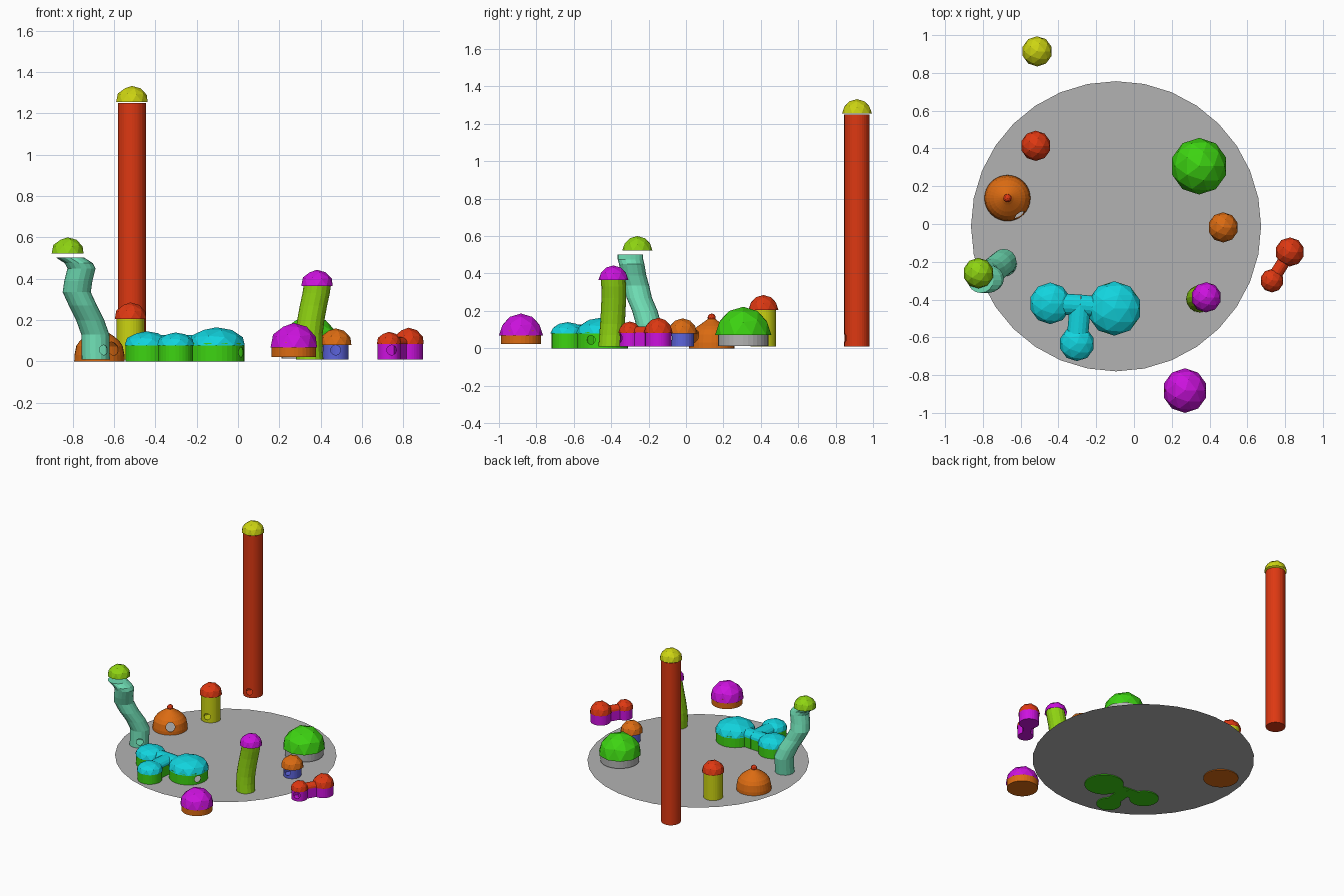
import bpy, bmesh, math
from mathutils import Vector, Matrix

if "Cube" in bpy.data.objects:
    bpy.data.objects.remove(bpy.data.objects["Cube"])


def material(name, rgb):
    m = bpy.data.materials.new(name)
    m.diffuse_color = [((c + 0.055) / 1.055) ** 2.4 for c in rgb] + [1]
    m.use_nodes = True
    m.node_tree.nodes["Principled BSDF"].inputs["Base Color"].default_value = m.diffuse_color
    return m


RED = material("red", (0.87, 0.22, 0.07))
ORANGE = material("orange", (0.86, 0.42, 0.07))
YELLOW = material("yellow", (0.80, 0.83, 0.07))
LIME = material("lime", (0.56, 0.83, 0.07))
GREEN = material("green", (0.24, 0.83, 0.07))
MINT = material("mint", (0.43, 0.86, 0.70))
CYAN = material("cyan", (0.07, 0.83, 0.87))
BLUE = material("blue", (0.36, 0.39, 0.86))
MAGENTA = material("magenta", (0.80, 0.07, 0.87))
GREY = material("grey", (0.70, 0.70, 0.70))


def finish(name, bm, mat):
    bmesh.ops.recalc_face_normals(bm, faces=bm.faces)
    me = bpy.data.meshes.new(name)
    bm.to_mesh(me)
    bm.free()
    me.materials.append(mat)
    ob = bpy.data.objects.new(name, me)
    bpy.context.collection.objects.link(ob)
    return ob


def loft(name, rings, mat, sides=32):
    """Closed skin over horizontal rings (x, y, z, radius)."""
    bm = bmesh.new()
    loops = []
    for x, y, z, r in rings:
        loops.append([bm.verts.new((x + r * math.cos(t), y + r * math.sin(t), z))
                      for t in (2 * math.pi * i / sides for i in range(sides))])
    for a, b in zip(loops, loops[1:]):
        for i in range(sides):
            j = (i + 1) % sides
            bm.faces.new((a[i], a[j], b[j], b[i]))
    bm.faces.new(loops[0])
    bm.faces.new(loops[-1])
    return finish(name, bm, mat)


def hole(ob, x, y, z, r, angle, size=0.024):
    """Hollow the wall and cut a round window facing the given angle."""
    d = Vector((math.cos(math.radians(angle)), math.sin(math.radians(angle)), 0))
    bm = bmesh.new()
    bmesh.ops.create_cone(bm, cap_ends=True, segments=16, radius1=size,
                          radius2=size, depth=r)
    bm.transform(Matrix.Translation(Vector((x, y, z)) + d * r)
                 @ d.to_track_quat('Z', 'Y').to_matrix().to_4x4())
    cutter = finish("window_cutter", bm, ob.data.materials[0])
    cutter.hide_render = True
    sol = ob.modifiers.new("shell", 'SOLIDIFY')
    sol.thickness, sol.offset = 0.005, -1
    cut = ob.modifiers.new("window", 'BOOLEAN')
    cut.operation, cut.object, cut.solver = 'DIFFERENCE', cutter, 'EXACT'
    bpy.context.view_layer.update()
    dg = bpy.context.evaluated_depsgraph_get()
    me = bpy.data.meshes.new_from_object(ob.evaluated_get(dg))
    ob.modifiers.clear()
    ob.data = me
    bpy.data.objects.remove(cutter)


def dome(name, x, y, z, r, mat, height=None):
    """Faceted half icosphere, open below."""
    bm = bmesh.new()
    bmesh.ops.create_icosphere(bm, subdivisions=2, radius=1)
    bmesh.ops.delete(bm, geom=[v for v in bm.verts if v.co.z < -0.01], context='VERTS')
    bmesh.ops.scale(bm, vec=(r, r, height or r), verts=bm.verts)
    bmesh.ops.translate(bm, vec=(x, y, z), verts=bm.verts)
    # upward faces outward even though the dome is open
    ob = finish(name, bm, mat)
    return ob


def house(name, x, y, z0, z1, r, wall, zd, rd, roof, height=None, window=None):
    ob = loft(name + "_wall", [(x, y, z0, r), (x, y, z1, r)], wall)
    if window is not None:
        hole(ob, x, y, z0 + 0.045, r, window)
    dome(name + "_dome", x, y, zd, rd, roof, height)


def prism(name, a, b, profile, mat):
    """Extrude a (sideways, height) profile from point a to point b."""
    a, b = Vector((*a, 0)), Vector((*b, 0))
    side = (b - a).normalized().cross(Vector((0, 0, 1)))
    bm = bmesh.new()
    ends = [[bm.verts.new(p + side * s + Vector((0, 0, z))) for s, z in profile]
            for p in (a, b)]
    n = len(profile)
    for i in range(n):
        j = (i + 1) % n
        bm.faces.new((ends[0][i], ends[0][j], ends[1][j], ends[1][i]))
    for e in ends:
        bm.faces.new(e)
    return finish(name, bm, mat)


def corridor(name, a, b, w, z0, z1, rise, wall, roof):
    prism(name + "_wall", a, b, [(-w, z0), (w, z0), (w, z1), (-w, z1)], wall)
    arch = [((w + 0.006) * math.cos(math.pi * i / 8), z1 + rise * math.sin(math.pi * i / 8))
            for i in range(9)]
    prism(name + "_roof", a, b, arch, roof)


# Ground disc
bm = bmesh.new()
bmesh.ops.create_circle(bm, cap_ends=True, segments=32, radius=0.768)
bmesh.ops.translate(bm, vec=(-0.095, -0.012, 0.006), verts=bm.verts)
finish("ground_disc", bm, GREY)

# Straight round houses and the tall tower
house("tall_tower", -0.513, 0.914, 0.01, 1.249, 0.068, RED, 1.255, 0.08, YELLOW, 0.077, -78)
house("yellow_house", -0.52, 0.414, 0.01, 0.215, 0.068, YELLOW, 0.205, 0.08, RED, None, -78)
house("blue_house", 0.472, -0.018, 0.01, 0.09, 0.062, BLUE, 0.08, 0.08, ORANGE, None, -90)
house("grey_house", 0.345, 0.306, 0.013, 0.09, 0.134, GREY, 0.072, 0.15, GREEN)
house("orange_house", 0.27, -0.882, 0.022, 0.095, 0.108, ORANGE, 0.068, 0.118, MAGENTA, None, 19)

# Pointed hut with a ball on top
hx, hy = -0.67, 0.137
hut = loft("hut", [(hx, hy, z, r) for r, z in
                   ((0.122, 0), (0.121, 0.03), (0.112, 0.075), (0.095, 0.1),
                    (0.072, 0.12), (0.035, 0.145), (0.01, 0.165))], ORANGE)
hole(hut, hx, hy, 0.062, 0.12, -54, 0.032)
bm = bmesh.new()
bmesh.ops.create_icosphere(bm, subdivisions=2, radius=0.022)
bmesh.ops.translate(bm, vec=(hx, hy, 0.164), verts=bm.verts)
finish("hut_ball", bm, RED)

# Curved towers
mint = loft("mint_tower_wall", [(x, y, z, 0.068) for x, y, z in
            ((-0.688, -0.21, 0.01), (-0.69, -0.20, 0.13), (-0.715, -0.22, 0.2),
             (-0.75, -0.25, 0.27), (-0.78, -0.265, 0.335), (-0.772, -0.28, 0.39),
             (-0.757, -0.29, 0.45), (-0.77, -0.297, 0.475), (-0.812, -0.297, 0.502))],
            MINT, 16)
hole(mint, -0.688, -0.21, 0.055, 0.068, -52)
dome("mint_tower_dome", -0.824, -0.26, 0.522, 0.081, LIME, 0.078)
loft("lime_tower_wall", [(x, y, z, 0.066) for x, y, z in
     ((0.347, -0.402, 0.01), (0.342, -0.398, 0.07), (0.343, -0.393, 0.13),
      (0.352, -0.389, 0.2), (0.365, -0.386, 0.27), (0.378, -0.387, 0.33),
      (0.384, -0.389, 0.372))], LIME, 16)
dome("lime_tower_dome", 0.382, -0.388, 0.365, 0.08, MAGENTA, 0.078)

# Three-part green house with joined cyan roofs
junction = (-0.285, -0.43)
for name, x, y, r, h, win in (("left", -0.443, -0.42, 0.11, 0.068, None),
                              ("small", -0.302, -0.633, 0.093, 0.062, None),
                              ("big", -0.105, -0.447, 0.144, 0.087, -27)):
    house("cluster_" + name, x, y, 0, 0.088, r - 0.008, GREEN, 0.078, r, CYAN, h, win)
    corridor("cluster_" + name + "_link", junction, (x, y), 0.05, 0.0, 0.085, 0.042,
             GREEN, CYAN)

# Two-part magenta house with joined red roofs
pair = (("small", 0.73, -0.30, 0.062, 0.06, -75), ("big", 0.825, -0.148, 0.077, 0.08, None))
for name, x, y, r, h, win in pair:
    house("twin_" + name, x, y, 0.01, 0.093, r - 0.007, MAGENTA, 0.083, r, RED, h, win)
corridor("twin_link", pair[0][1:3], pair[1][1:3], 0.028, 0.01, 0.085, 0.032, MAGENTA, RED)
